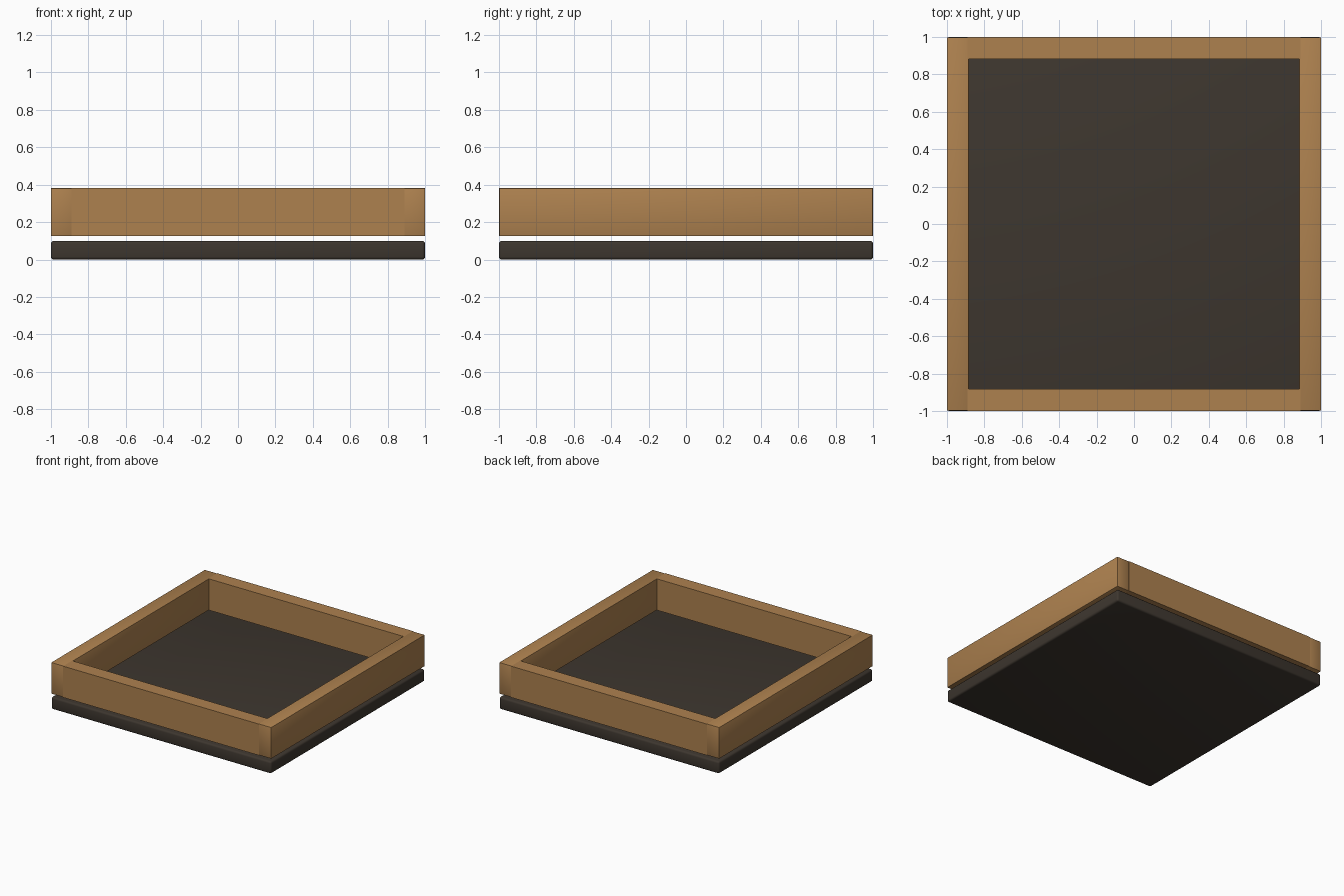
import bpy

if "Cube" in bpy.data.objects:
    bpy.data.objects.remove(bpy.data.objects["Cube"])

def material(name, rgb):
    m = bpy.data.materials.new(name)
    m.diffuse_color = (*rgb, 1)
    m.use_nodes = True
    m.node_tree.nodes["Principled BSDF"].inputs["Base Color"].default_value = m.diffuse_color
    return m

wood = material("warm wood", (0.42, 0.22, 0.078))
dark = material("dark brown", (0.047, 0.037, 0.028))

def box(name, lo, hi, mat, bevel, segments):
    bpy.ops.mesh.primitive_cube_add(size=1, location=[(a + b) / 2 for a, b in zip(lo, hi)])
    o = bpy.context.object
    o.name = name
    o.scale = [b - a for a, b in zip(lo, hi)]
    bpy.ops.object.transform_apply(location=False, rotation=False, scale=True)
    o.data.materials.append(mat)
    if bevel:
        mod = o.modifiers.new("bevel", 'BEVEL')
        mod.width = bevel
        mod.segments = segments
        bpy.ops.object.modifier_apply(modifier="bevel")
        bpy.ops.object.shade_smooth_by_angle()
    return o

# Base slab with softened edges
box("base_slab", (-1, -1, 0), (1, 1, 0.1), dark, 0.015, 3)

# Raised frame floating just above the slab
Z0, Z1, INNER = 0.125, 0.382, 0.883
for s, name in ((-1, "front_rail"), (1, "back_rail")):
    y = sorted((s * INNER, s))
    box(name, (-0.89, y[0], Z0), (0.89, y[1], Z1), wood, 0, 0)
for s, name in ((-1, "left_rail"), (1, "right_rail")):
    x = sorted((s * INNER, s))
    box(name, (x[0], -0.997, Z0), (x[1], 0.997, Z1), wood, 0.003, 2)
